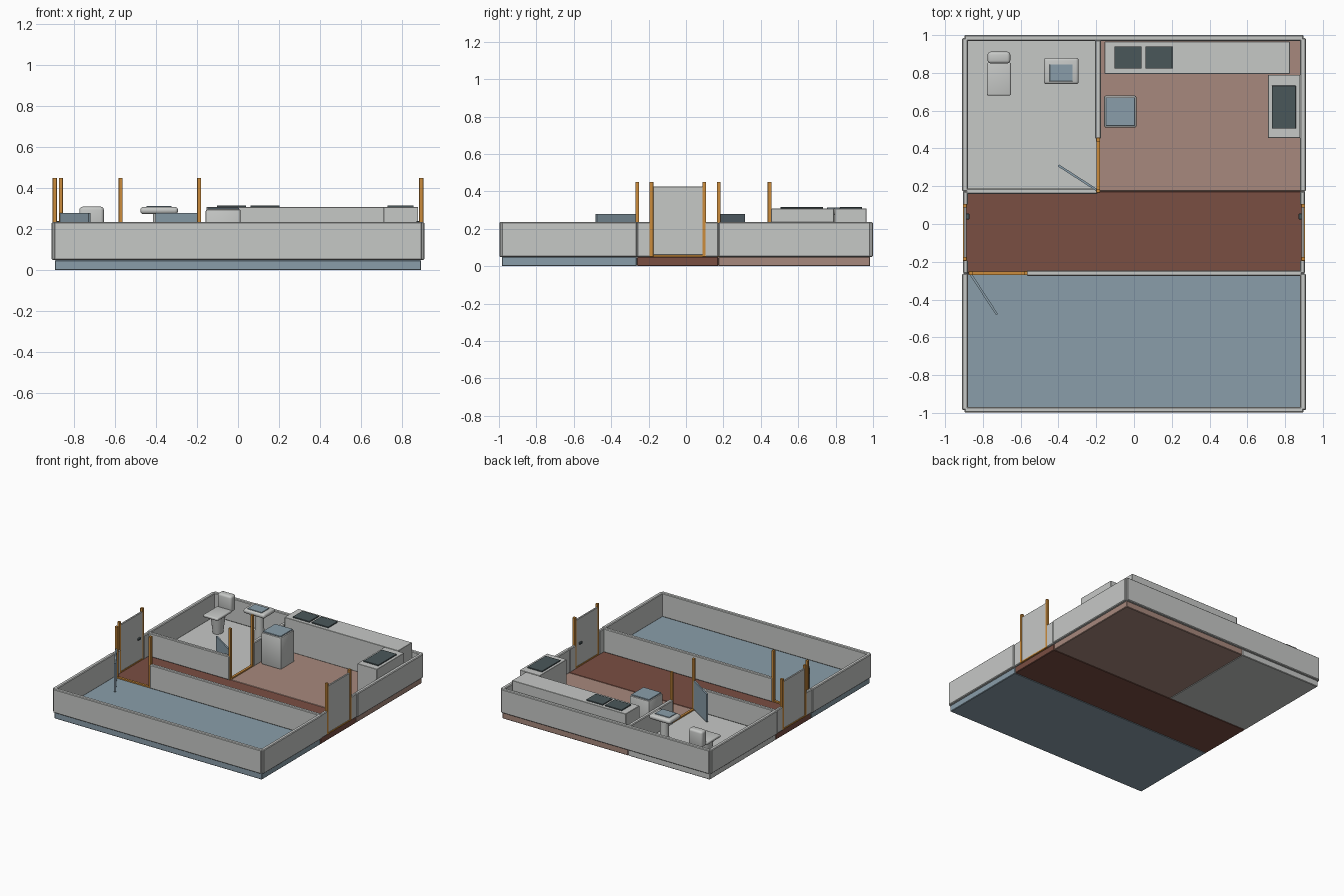
import bpy, bmesh, math
from mathutils import Matrix

if "Cube" in bpy.data.objects:
    bpy.data.objects.remove(bpy.data.objects["Cube"])


def srgb(r, g, b):
    return tuple((c / 255 / 12.92) if c < 10 else ((c / 255 + 0.055) / 1.055) ** 2.4
                 for c in (r, g, b)) + (1.0,)


def material(name, rgb):
    m = bpy.data.materials.new(name)
    m.diffuse_color = srgb(*rgb)
    m.use_nodes = True
    m.node_tree.nodes["Principled BSDF"].inputs["Base Color"].default_value = m.diffuse_color
    return m


PALE = material("pale grey", (198, 200, 198))
BLUE = material("dusty blue", (138, 158, 170))
BROWN = material("red brown", (122, 78, 66))
TAN = material("rose tan", (167, 137, 125))
DARK = material("dark slate", (74, 87, 90))
WOOD = material("orange wood", (204, 140, 60))


def finish(name, bm, mat, bevel=0.0, segs=1):
    if bevel:
        bmesh.ops.bevel(bm, geom=bm.edges[:], offset=bevel, segments=segs,
                        profile=0.5, affect='EDGES')
    bmesh.ops.recalc_face_normals(bm, faces=bm.faces[:])
    me = bpy.data.meshes.new(name)
    bm.to_mesh(me)
    bm.free()
    me.materials.append(mat)
    ob = bpy.data.objects.new(name, me)
    bpy.context.scene.collection.objects.link(ob)
    if segs > 1:
        for p in me.polygons:
            p.use_smooth = True
        me.set_sharp_from_angle(angle=math.radians(35))
    return ob


def box(name, x0, x1, y0, y1, z0, z1, mat, bevel=0.0, segs=1):
    bm = bmesh.new()
    bmesh.ops.create_cube(bm, size=1, matrix=Matrix.Translation(
        ((x0 + x1) / 2, (y0 + y1) / 2, (z0 + z1) / 2))
        @ Matrix.Diagonal((x1 - x0, y1 - y0, z1 - z0, 1)))
    return finish(name, bm, mat, bevel, segs)


def leaf(name, hinge, tip, z0, z1, mat, t=0.012):
    """Door leaf swung open from its hinge to its tip."""
    dx, dy = tip[0] - hinge[0], tip[1] - hinge[1]
    bm = bmesh.new()
    bmesh.ops.create_cube(bm, size=1, matrix=Matrix.Translation(
        ((hinge[0] + tip[0]) / 2, (hinge[1] + tip[1]) / 2, (z0 + z1) / 2))
        @ Matrix.Rotation(math.atan2(dy, dx), 4, 'Z')
        @ Matrix.Diagonal((math.hypot(dx, dy), t, z1 - z0, 1)))
    return finish(name, bm, mat)


def cone(name, x, y, z0, z1, r0, r1, mat, stretch=1.0):
    bm = bmesh.new()
    bmesh.ops.create_cone(bm, cap_ends=True, segments=20, radius1=r0, radius2=r1,
                          depth=z1 - z0, matrix=Matrix.Translation((x, y, (z0 + z1) / 2))
                          @ Matrix.Diagonal((1, stretch, 1, 1)))
    return finish(name, bm, mat, 0, 2)


# Floor slabs
F = 0.05
box("bedroom_floor", -0.895, 0.895, -0.985, -0.262, 0, F, BLUE, 0.004)
box("hall_floor", -0.895, 0.895, -0.262, 0.173, 0, F, BROWN, 0.004)
box("kitchen_floor", -0.19, 0.895, 0.173, 0.985, 0, F, TAN, 0.004)
box("bathroom_floor", -0.895, -0.19, 0.173, 0.985, 0, F, PALE, 0.004)

# Low walls
W, B = 0.235, 0.005


def wall(name, x0, x1, y0, y1):
    box(name, x0, x1, y0, y1, F, W, PALE, B)


wall("front_wall", -0.898, 0.898, -0.998, -0.968)
wall("back_wall", -0.898, 0.898, 0.97, 1.0)
for side, s in (("left", -1), ("right", 1)):
    for part, y0, y1, xo in (("front", -0.985, -0.262, 0.91), ("back", 0.173, 0.985, 0.91),
                             ("hall_front", -0.262, -0.19, 0.905), ("hall_back", 0.1, 0.173, 0.905)):
        a, b = sorted((s * 0.88, s * xo))
        wall(f"{side}_wall_{part}", a, b, y0, y1)
wall("bedroom_partition", -0.57, 0.89, -0.274, -0.246)
wall("bathroom_hall_partition", -0.89, -0.19, 0.16, 0.187)
wall("bathroom_kitchen_partition", -0.206, -0.176, 0.45, 0.975)

# Door frames: two posts and a threshold
P = 0.45


def frame(name, a, b, axis):
    for i, (x, y) in enumerate((a, b)):
        box(f"{name}_post_{i + 1}", x - 0.01, x + 0.01, y - 0.01, y + 0.01, F, P, WOOD, 0.001)
    w = (0, 0.009) if axis == 'x' else (0.009, 0)
    box(f"{name}_threshold", a[0] - w[0], b[0] + w[0], a[1] - w[1], b[1] + w[1], F, 0.06, WOOD)


frame("bedroom_door", (-0.865, -0.26), (-0.573, -0.26), 'x')
frame("bathroom_door", (-0.19, 0.175), (-0.19, 0.447), 'y')
leaf("bedroom_door_leaf", (-0.865, -0.265), (-0.725, -0.48), 0.06, 0.28, BLUE)
leaf("bathroom_door_leaf", (-0.19, 0.175), (-0.40, 0.31), 0.06, 0.28, BLUE)

# Closed outer doors with inside handles
for side, s in (("left", -1), ("right", 1)):
    frame(f"{side}_entry", (s * 0.895, -0.185), (s * 0.895, 0.097), 'y')
    a, b = sorted((s * 0.887, s * 0.901))
    box(f"{side}_entry_door", a, b, -0.178, 0.09, 0.06, 0.425, PALE, 0.002)
    a, b = sorted((s * 0.872, s * 0.888))
    box(f"{side}_entry_handle", a, b, 0.025, 0.055, 0.225, 0.24, DARK, 0.002)

# Kitchen counters and cabinet
box("back_counter", -0.155, 0.825, 0.795, 0.965, F, 0.308, PALE, 0.002)
box("side_counter", 0.71, 0.88, 0.455, 0.79, F, 0.308, PALE, 0.002)
for n, x0, x1, y0, y1 in (("hob_left", -0.103, 0.04, 0.822, 0.94),
                          ("hob_right", 0.06, 0.203, 0.822, 0.94),
                          ("side_hob", 0.73, 0.857, 0.505, 0.732)):
    box(n, x0, x1, y0, y1, 0.307, 0.316, DARK, 0.001)
box("cabinet", -0.158, 0.013, 0.51, 0.68, F, 0.298, PALE, 0.01, 2)
box("cabinet_top", -0.15, 0.004, 0.519, 0.671, 0.297, 0.306, BLUE, 0.002)

# Toilet
cone("toilet_bowl", -0.715, 0.775, F, 0.19, 0.036, 0.052, PALE, 1.15)
box("toilet_seat", -0.778, -0.652, 0.68, 0.855, 0.185, 0.207, PALE, 0.008, 3)
box("toilet_tank", -0.775, -0.655, 0.85, 0.912, 0.185, 0.31, PALE, 0.016, 3)

# Wash basin
cone("basin_pedestal", -0.385, 0.815, F, 0.285, 0.036, 0.03, PALE)
box("basin", -0.477, -0.293, 0.74, 0.88, 0.274, 0.309, PALE, 0.015, 3)
box("basin_water", -0.447, -0.325, 0.755, 0.845, 0.307, 0.314, BLUE, 0.001)
